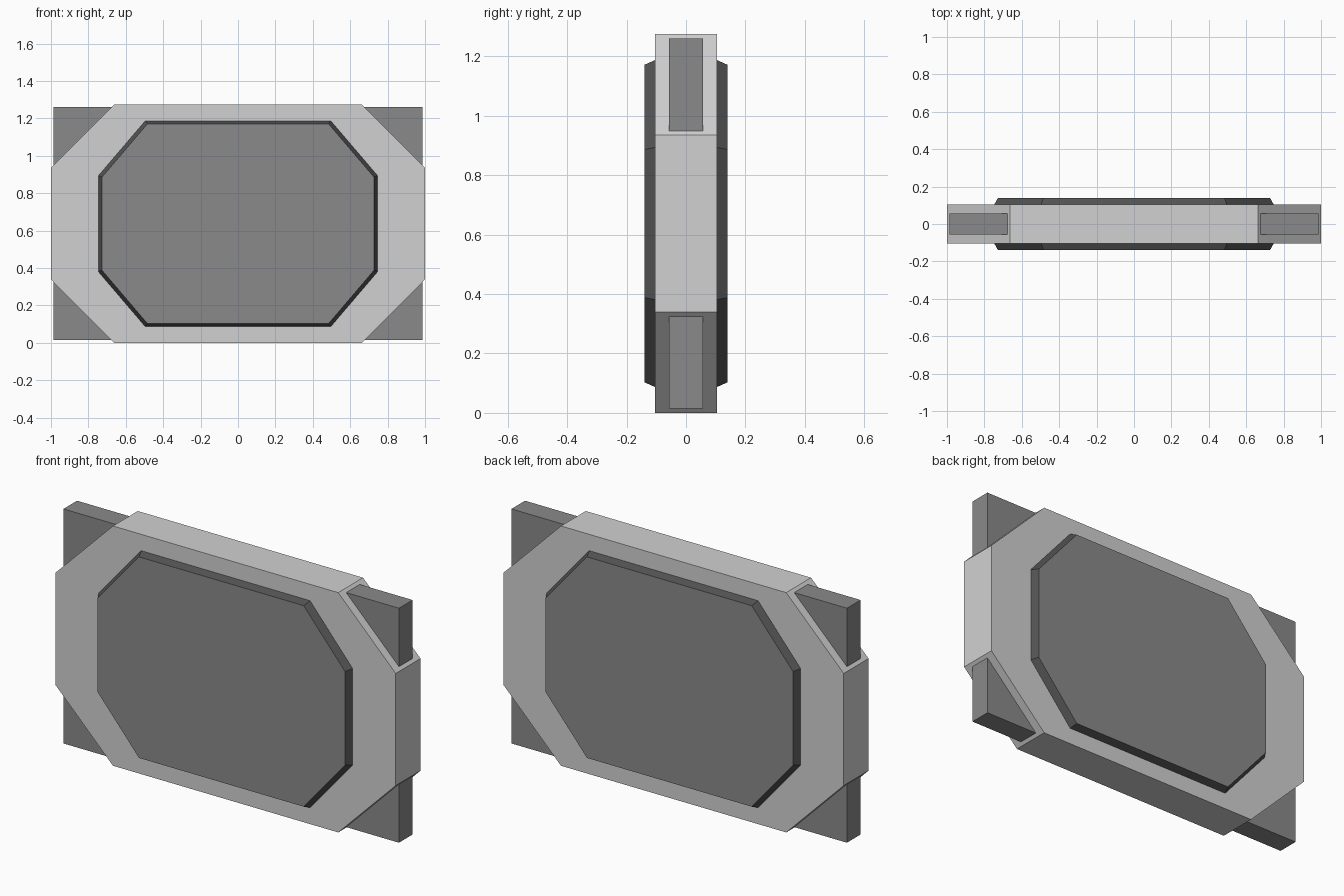
import bpy, bmesh

if "Cube" in bpy.data.objects:
    bpy.data.objects.remove(bpy.data.objects["Cube"])

MID = 0.637  # height of the model's centre


def material(name, v):
    m = bpy.data.materials.new(name)
    m.diffuse_color = (v, v, v, 1)
    m.use_nodes = True
    m.node_tree.nodes["Principled BSDF"].inputs["Base Color"].default_value = m.diffuse_color
    return m


light = material("light grey", 0.64)
mid = material("mid grey", 0.255)
dark = material("dark grey", 0.085)


def octagon(hx, hz, cx, cz):
    """Chamfered rectangle: half sizes hx, hz; flat edges end at cx, cz."""
    return [(hx, -cz), (hx, cz), (cx, hz), (-cx, hz),
            (-hx, cz), (-hx, -cz), (-cx, -hz), (cx, -hz)]


def loft(name, rings, mats, cap_index=0):
    """Solid through (y, outline) rings; end caps may use another material."""
    bm = bmesh.new()
    loops = [[bm.verts.new((x, y, z + MID)) for x, z in pts] for y, pts in rings]
    for a, b in zip(loops, loops[1:]):
        for i in range(len(a)):
            j = (i + 1) % len(a)
            bm.faces.new((a[i], a[j], b[j], b[i]))
    for cap in (loops[0], loops[-1]):
        bm.faces.new(cap).material_index = cap_index
    bmesh.ops.recalc_face_normals(bm, faces=bm.faces)
    me = bpy.data.meshes.new(name)
    bm.to_mesh(me)
    bm.free()
    for m in mats:
        me.materials.append(m)
    ob = bpy.data.objects.new(name, me)
    bpy.context.collection.objects.link(ob)
    return ob


# Octagonal frame body
body = octagon(1.0, MID, 0.662, 0.298)
loft("frame", [(-0.104, body), (0.104, body)], [light])

# Thin rectangular core that shows at the four corners
hx, hz = 0.986, 0.623
rect = [(hx, -hz), (hx, hz), (-hx, hz), (-hx, -hz)]
loft("corner_plate", [(-0.057, rect), (0.057, rect)], [mid])

# Raised panels with dark bevelled rims, front and back
base = octagon(0.747, 0.55, 0.496, 0.256)
face = octagon(0.727, 0.534, 0.484, 0.249)
for name, s in (("front_panel", -1), ("back_panel", 1)):
    loft(name, [(s * 0.1, base), (s * 0.104, base), (s * 0.14, face)],
         [dark, mid], cap_index=1)
